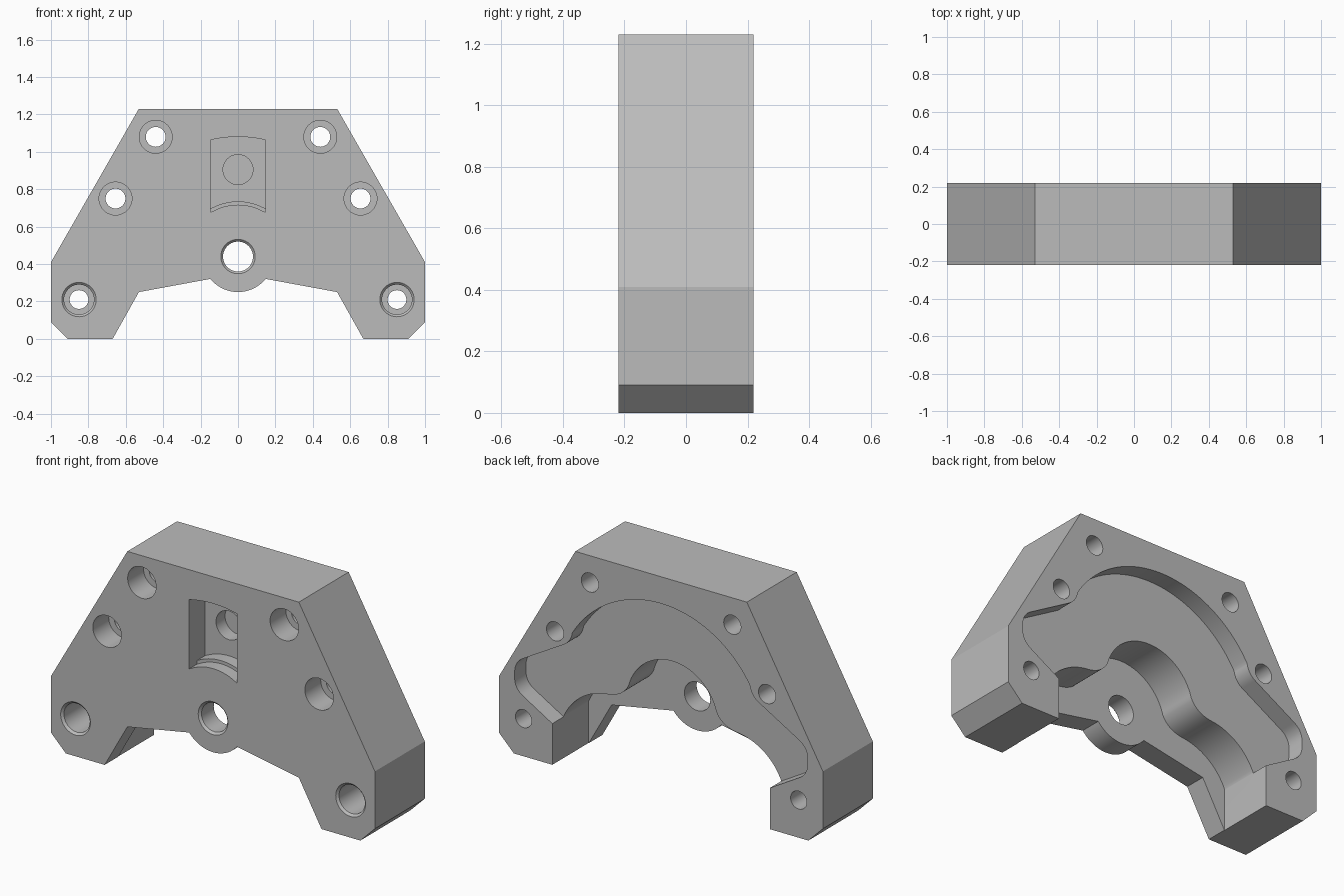
import bpy, bmesh
from math import sin, cos, radians, pi, tan, atan2
from mathutils import Vector

if "Cube" in bpy.data.objects:
    bpy.data.objects.remove(bpy.data.objects["Cube"])

FRONT, BACK = -0.22, 0.22
HUB = (0, 0.44)

grey = bpy.data.materials.new("machined_grey")
grey.use_nodes = True
grey.diffuse_color = (0.5, 0.5, 0.5, 1)
grey.node_tree.nodes["Principled BSDF"].inputs["Base Color"].default_value = (0.5, 0.5, 0.5, 1)


def arc(center, r, a0, a1, n=24):
    """Points on an arc in the x-z plane, angles in degrees."""
    angles = [radians(a0 + (a1 - a0) * i / n) for i in range(n + 1)]
    return [(center[0] + r * cos(a), center[1] + r * sin(a)) for a in angles]


def bezier(a, b, c, n=10):
    a, b, c = Vector(a), Vector(b), Vector(c)
    ts = [i / n for i in range(n + 1)]
    return [tuple(a * (1 - t) ** 2 + b * 2 * t * (1 - t) + c * t * t) for t in ts]


def rounded(before, corner, after, cut):
    """Soft corner between two straight edges."""
    c = Vector(corner)
    p = c + (Vector(before) - c).normalized() * cut
    q = c + (Vector(after) - c).normalized() * cut
    return bezier(p, c, q)


def mirrored(half):
    """Close a half outline, listed on +x, with its mirror image."""
    return half + [(-x, z) for x, z in reversed(half) if abs(x) > 1e-5]


def finish(name, bm):
    bmesh.ops.remove_doubles(bm, verts=bm.verts, dist=1e-5)
    bmesh.ops.recalc_face_normals(bm, faces=bm.faces)
    mesh = bpy.data.meshes.new(name)
    bm.to_mesh(mesh)
    bm.free()
    mesh.materials.append(grey)
    obj = bpy.data.objects.new(name, mesh)
    bpy.context.collection.objects.link(obj)
    return obj


def prism(name, outline, y0, y1):
    bm = bmesh.new()
    face = bm.faces.new([bm.verts.new((x, y0, z)) for x, z in outline])
    ext = bmesh.ops.extrude_face_region(bm, geom=[face])
    moved = [v for v in ext["geom"] if isinstance(v, bmesh.types.BMVert)]
    bmesh.ops.translate(bm, verts=moved, vec=(0, y1 - y0, 0))
    return finish(name, bm)


def turned(name, center, profile, n=40):
    """Stepped round cutter from (radius, y) pairs."""
    bm = bmesh.new()
    rings = [[bm.verts.new((center[0] + r * cos(2 * pi * i / n), y,
                            center[1] + r * sin(2 * pi * i / n))) for i in range(n)]
             for r, y in profile]
    for a, b in zip(rings, rings[1:]):
        for i in range(n):
            j = (i + 1) % n
            bm.faces.new((a[i], a[j], b[j], b[i]))
    bm.faces.new(rings[0])
    bm.faces.new(rings[-1])
    return finish(name, bm)


def cut(body, tool):
    tool.hide_render = True
    mod = body.modifiers.new("cut", "BOOLEAN")
    mod.operation, mod.solver, mod.object = "DIFFERENCE", "EXACT", tool
    bpy.context.view_layer.objects.active = body
    bpy.ops.object.modifier_apply(modifier=mod.name)
    bpy.data.objects.remove(tool)


# Housing plate: trapezoid with two legs and a round boss under the hub
boss_angle = math_end = -39.0
half = [(0.53, 1.23), (1, 0.41), (1, 0.09), (0.91, 0), (0.67, 0), (0.53, 0.25)]
half += arc(HUB, 0.19, boss_angle, -90, 16)
body = prism("housing", mirrored(half), FRONT, BACK)

# Deep rear recess: arch over the hub, flowing into the legs
arch = arc(HUB, 0.28, 90, 15)
shoulder = arc((0.37, 0.1), 0.33, 85, 24)
sweep = bezier(arch[-1], (0.305, 0.44), shoulder[0])
half = arch + sweep[1:] + shoulder[1:] + [(0.672, 0.23), (0.672, -0.1)]
cut(body, prism("deep_recess", mirrored(half), -0.10, 0.3))

# Shallow rear recess: broad arch with a rounded pocket in each leg
low, high = (0.905, 0.366), (0.905, 0.515)
inner, outer = (0.672, 0.23), (0.56, 0.714)
half = arc(HUB, 0.64, 90, 31, 32)
half += rounded(half[-1], outer, high, 0.05)
half += rounded(outer, high, low, 0.06)
half += rounded(high, low, inner, 0.06) + [inner, (0.6, 0.2)]
cut(body, prism("shallow_recess", mirrored(half), 0.12, 0.3))


# Front window between two arcs, with a small ledge and a blind hole
def window(r_low, y1):
    top = [p for p in arc(HUB, 0.64, 90, 76.7, 10)]
    end = 90 - (90 - 59.0) * 0.28 / r_low
    bottom = arc(HUB, r_low, end, 90, 10)
    bottom[0] = (top[-1][0], bottom[0][1])
    return prism("window", mirrored(top + bottom), -0.3, y1)


cut(body, window(0.277, -0.15))
cut(body, window(0.295, -0.08))
cut(body, turned("blind_hole", (0, 0.905), [(0.08, -0.2), (0.08, 0.0)]))

# Hub hole with a chamfered mouth
cut(body, turned("hub_hole", HUB, [(0.104, -0.232), (0.08, -0.208), (0.08, 0.3)]))

# Counterbored bolt holes, mirrored
for side in (-1, 1):
    for x, z in ((0.44, 1.08), (0.655, 0.75)):
        cut(body, turned("bolt_hole", (side * x, z),
                         [(0.088, -0.3), (0.088, -0.08), (0.053, -0.08), (0.053, 0.3)]))
    cut(body, turned("foot_hole", (side * 0.85, 0.21),
                     [(0.106, -0.234), (0.08, -0.208), (0.08, 0.03), (0.05, 0.03), (0.05, 0.3)]))

# Smooth curved walls, crisp edges
bpy.ops.object.select_all(action="DESELECT")
body.select_set(True)
bpy.context.view_layer.objects.active = body
bpy.ops.object.shade_smooth_by_angle(angle=radians(25))
